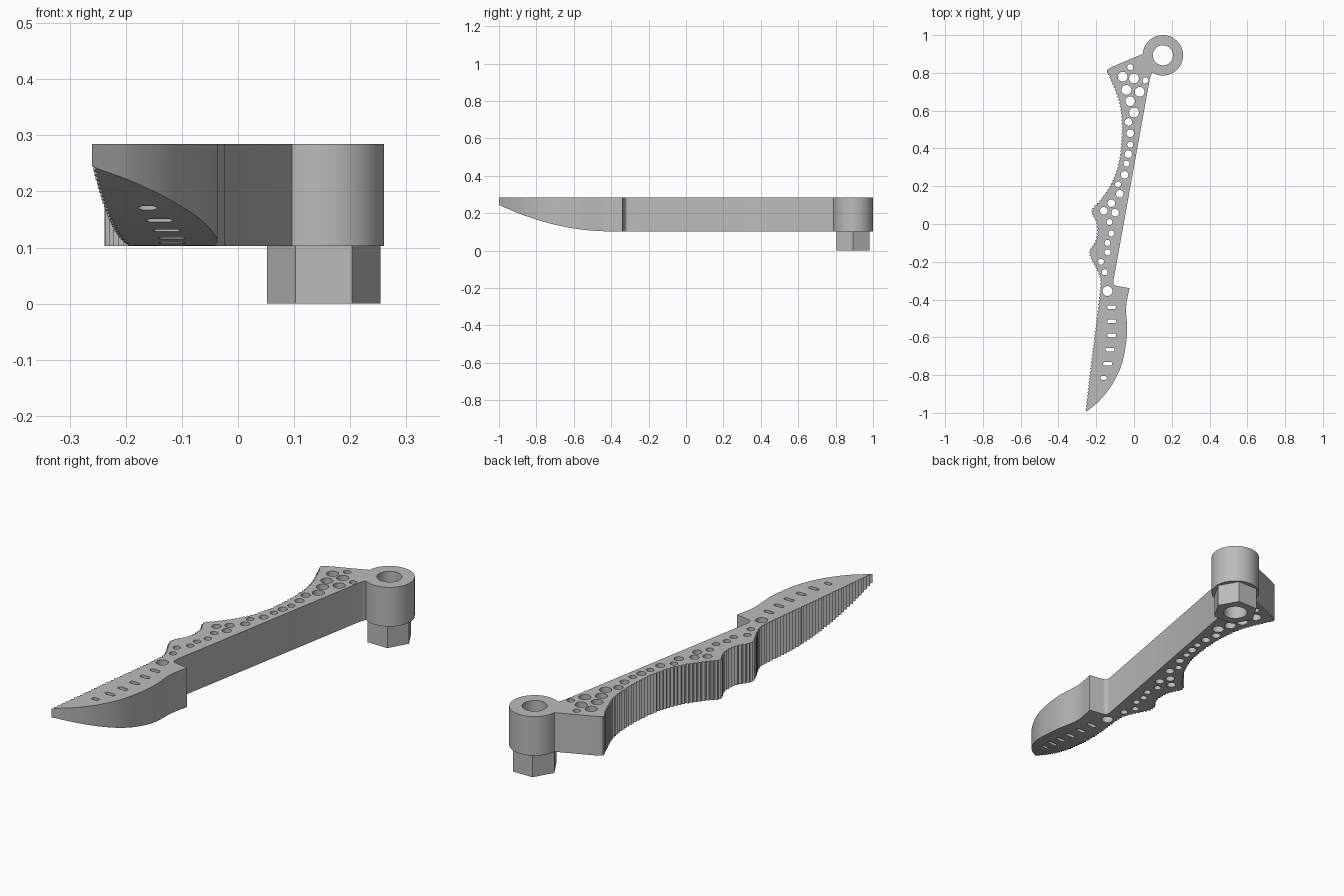
import bpy
import bmesh
import math
from mathutils import Vector

if "Cube" in bpy.data.objects:
    bpy.data.objects.remove(bpy.data.objects["Cube"], do_unlink=True)

TOP, BOTTOM = 0.285, 0.103      # height range of the flat body
RING = (0.153, 0.893)           # centre of the ring and hex peg

steel = bpy.data.materials.new("grey steel")
steel.use_nodes = True
steel.diffuse_color = (0.5, 0.5, 0.5, 1)
steel.node_tree.nodes["Principled BSDF"].inputs["Base Color"].default_value = (0.5, 0.5, 0.5, 1)


def spline(points, steps=24):
    """Smooth curve through the points (Catmull-Rom)."""
    p = [Vector(q) for q in points]
    p = [2 * p[0] - p[1]] + p + [2 * p[-1] - p[-2]]
    curve = []
    for a, b, c, d in zip(p, p[1:], p[2:], p[3:]):
        for i in range(steps):
            t = i / steps
            curve.append(0.5 * (2 * b + (c - a) * t + (2 * a - 5 * b + 4 * c - d) * t ** 2
                                + (3 * b - a - 3 * c + d) * t ** 3))
    return curve + [p[-2]]


def serrate(curve, pitch, depth):
    """Resample a curve evenly and push every other point inward."""
    total = sum((b - a).length for a, b in zip(curve, curve[1:]))
    count = 2 * round(total / pitch)
    step, travelled, result = total / count, 0, [curve[0]]
    for a, b in zip(curve, curve[1:]):
        length = (b - a).length
        while len(result) < count and len(result) * step <= travelled + length:
            point = a.lerp(b, (len(result) * step - travelled) / length)
            if len(result) % 2:
                direction = (b - a).normalized()
                point = point + Vector((direction.y, -direction.x)) * depth
            result.append(point)
        travelled += length
    return result + [curve[-1]]


def slot(x, y, radius, stretch=0.0, sides=32):
    """Circle outline, or a round-ended slot when stretched along x."""
    outline = []
    for i in range(sides):
        a = 2 * math.pi * (i + 0.5) / sides
        outline.append((x + radius * math.cos(a) + math.copysign(stretch, math.cos(a)),
                        y + radius * math.sin(a)))
    return outline


def prism(name, outlines, low, high, sideways=False):
    """Solid made by extruding closed outlines along z, or along x."""
    bm = bmesh.new()
    for outline in outlines:
        rings = []
        for h in (low, high):
            rings.append([bm.verts.new((h, p[0], p[1]) if sideways else (p[0], p[1], h))
                          for p in outline])
        bm.faces.new(rings[0][::-1])
        bm.faces.new(rings[1])
        n = len(outline)
        for i in range(n):
            j = (i + 1) % n
            bm.faces.new((rings[0][i], rings[0][j], rings[1][j], rings[1][i]))
    bmesh.ops.recalc_face_normals(bm, faces=bm.faces)
    mesh = bpy.data.meshes.new(name)
    bm.to_mesh(mesh)
    bm.free()
    mesh.materials.append(steel)
    obj = bpy.data.objects.new(name, mesh)
    bpy.context.collection.objects.link(obj)
    return obj


def combine(target, tool, operation):
    """Apply a boolean and remove the helper solid."""
    tool.hide_render = True
    bpy.context.view_layer.objects.active = target
    mod = target.modifiers.new(operation.lower(), 'BOOLEAN')
    mod.operation, mod.solver, mod.object = operation, 'EXACT', tool
    bpy.ops.object.modifier_apply(modifier=mod.name)
    bpy.data.objects.remove(tool, do_unlink=True)


# Body outline: blade edge, guard step, straight grip, ring neck, serrated spine
blade_edge = spline([(-0.26, -1), (-0.185, -0.937), (-0.116, -0.85), (-0.063, -0.735),
                     (-0.037, -0.58), (-0.042, -0.44), (-0.024, -0.34)], 8)
guard = spline([(-0.08, -0.33), (-0.105, -0.322), (-0.109, -0.3)], 4)
neck = [(0.085, 0.775), (0.093, 0.795), (0.11, 0.83), (0.07, 0.91), (0.052, 0.91), (0.045, 0.9)]
corner = spline([(-0.115, 0.832), (-0.143, 0.815), (-0.137, 0.79)], 4)
spine = spline([(-0.137, 0.79), (-0.085, 0.66), (-0.068, 0.555), (-0.068, 0.45),
                (-0.085, 0.317), (-0.127, 0.206), (-0.19, 0.116), (-0.228, 0.07),
                (-0.2, 0), (-0.202, -0.08), (-0.238, -0.155), (-0.19, -0.265),
                (-0.182, -0.344), (-0.22, -0.66), (-0.26, -1)])
outline = blade_edge + guard + neck + corner + serrate(spine, 0.018, -0.008)[1:-1]
knife = prism("serrated_knife_body", [outline], BOTTOM, TOP)

# Ring and hexagonal peg
combine(knife, prism("ring", [slot(*RING, 0.107, sides=64)], BOTTOM, TOP), 'UNION')
hexagon = [(RING[0] + 0.101 * math.cos(i * math.pi / 3),
            RING[1] + 0.101 * math.sin(i * math.pi / 3)) for i in range(6)]
combine(knife, prism("hex_peg", [hexagon], 0, 0.2), 'UNION')

# Through holes of the grip, grouped by radius
holes = {
    0.026: [(-0.06, 0.78), (0, 0.77), (-0.04, 0.71), (0.03, 0.7), (-0.02, 0.65),
            (0, 0.59), (-0.14, -0.355)],
    0.02: [(-0.03, 0.54), (-0.02, 0.48), (-0.03, 0.37), (-0.05, 0.26), (-0.075, 0.16),
           (-0.12, 0.11), (-0.16, 0.07), (-0.1, 0.06)],
    0.016: [(-0.02, 0.83), (0.06, 0.76), (-0.02, 0.42), (-0.04, 0.32), (-0.085, 0.21),
            (-0.13, 0.01), (-0.12, -0.05), (-0.14, -0.1), (-0.14, -0.15),
            (-0.175, -0.2), (-0.155, -0.255)],
}
cuts = [slot(*RING, 0.053, sides=64)]
cuts += [slot(x, y, radius) for radius, spots in holes.items() for x, y in spots]

# Row of slots along the blade
for i, x in enumerate((-0.118, -0.118, -0.118, -0.127, -0.14, -0.161)):
    cuts.append(slot(x, -0.44 - 0.075 * i, 0.01, 0.014 if i < 5 else 0.007, 16))
combine(knife, prism("hole_cutter", cuts, -0.1, 0.4), 'DIFFERENCE')

# Curved underside rising towards the blade tip
belly = [(-0.4 - 0.65 * i / 24, BOTTOM - 0.0005 + 0.142 * (0.65 * i / 24 / 0.6) ** 2)
         for i in range(25)]
belly += [(-1.05, -0.1), (-0.4, -0.1)]
combine(knife, prism("belly_cutter", [belly], -0.5, 0.3, sideways=True), 'DIFFERENCE')

# Smooth shading with crisp edges
bpy.ops.object.select_all(action='DESELECT')
knife.select_set(True)
bpy.context.view_layer.objects.active = knife
bpy.ops.object.shade_smooth_by_angle(angle=math.radians(30))
